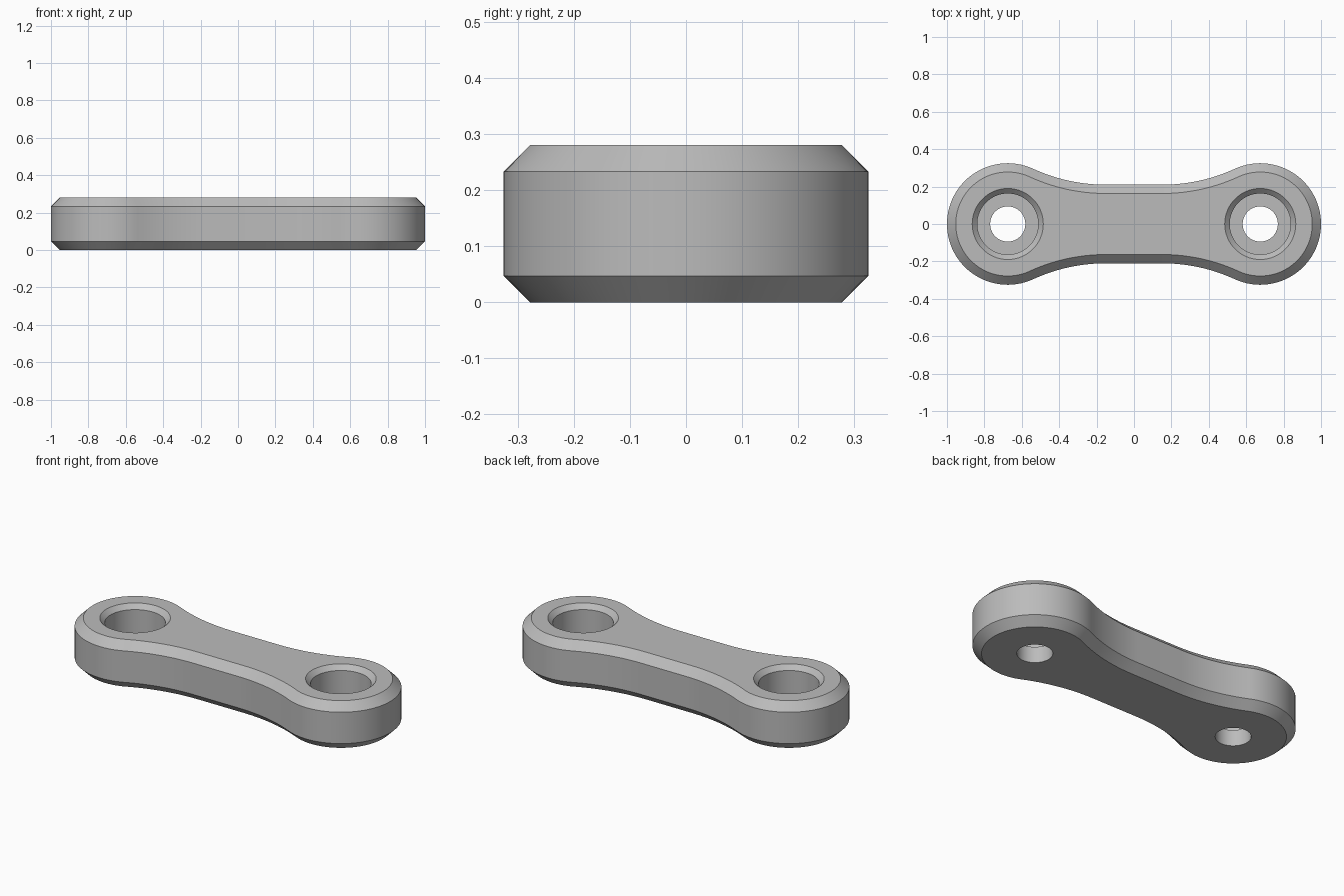
import bpy
import bmesh
from math import pi, sin, cos, atan2, hypot

if "Cube" in bpy.data.objects:
    bpy.data.objects.remove(bpy.data.objects["Cube"], do_unlink=True)

HEIGHT, BEVEL = 0.28, 0.047
EYE_X, EYE_R = 0.675, 0.325          # round ends
WAIST_X, WAIST_Y = 0.15, 0.21        # straight middle section
# radius of the concave arc that meets the waist and the round end tangentially
RUN = EYE_X - WAIST_X
FLARE_R = (RUN**2 + WAIST_Y**2 - EYE_R**2) / (2 * (EYE_R - WAIST_Y))
FLARE_Y = WAIST_Y + FLARE_R
TANGENT = atan2(FLARE_Y, -RUN)


def arc(cx, cy, r, start, end, steps):
    angles = [start + (end - start) * i / steps for i in range(steps + 1)]
    return [(cx + r * cos(a), cy + r * sin(a)) for a in angles]


def outline(inset):
    """Closed link outline, made from one quarter mirrored twice."""
    quarter = arc(EYE_X, 0, EYE_R - inset, 0, TANGENT, 28)
    quarter += arc(WAIST_X, FLARE_Y, FLARE_R + inset, TANGENT - pi, -pi / 2, 14)[1:]
    half = quarter + [(-x, y) for x, y in reversed(quarter)]
    return half + [(x, -y) for x, y in reversed(half[1:-1])]


def circle(cx, r):
    return arc(cx, 0, r, 0, 2 * pi, 64)[:-1]


def add_ring(bm, points, z):
    verts = [bm.verts.new((x, y, z)) for x, y in points]
    edges = [bm.edges.new((v, verts[i - 1])) for i, v in enumerate(verts)]
    return verts, edges


def skin(bm, rings):
    for (a, _), (b, _) in zip(rings, rings[1:]):
        for i in range(len(a)):
            bm.faces.new((a[i - 1], a[i], b[i], b[i - 1]))


bm = bmesh.new()

# Outer wall with bevelled top and bottom
wall = [add_ring(bm, outline(d), z) for d, z in (
    (BEVEL, 0), (0, BEVEL), (0, HEIGHT - BEVEL), (BEVEL, HEIGHT))]
skin(bm, wall)
bottom_edges, top_edges = list(wall[0][1]), list(wall[-1][1])

# Stepped holes: narrow through hole, wide counterbore, chamfered mouth
for side in (-1, 1):
    hole = [add_ring(bm, circle(side * EYE_X, r), z) for r, z in (
        (0.094, 0), (0.094, 2 * BEVEL), (0.163, 2 * BEVEL),
        (0.163, HEIGHT - 0.027), (0.19, HEIGHT))]
    skin(bm, hole)
    bottom_edges += hole[0][1]
    top_edges += hole[-1][1]

# Flat top and bottom around the holes
for edges in (bottom_edges, top_edges):
    bmesh.ops.triangle_fill(bm, use_beauty=True, edges=edges)
bmesh.ops.recalc_face_normals(bm, faces=bm.faces)

mesh = bpy.data.meshes.new("link_plate")
bm.to_mesh(mesh)
bm.free()
link = bpy.data.objects.new("link_plate", mesh)
bpy.context.collection.objects.link(link)

# Plain grey metal
grey = bpy.data.materials.new("grey")
grey.use_nodes = True
grey.diffuse_color = (0.5, 0.5, 0.5, 1)
grey.node_tree.nodes["Principled BSDF"].inputs["Base Color"].default_value = (0.5, 0.5, 0.5, 1)
mesh.materials.append(grey)

bpy.ops.object.select_all(action='DESELECT')
link.select_set(True)
bpy.context.view_layer.objects.active = link
bpy.ops.object.shade_smooth_by_angle(angle=pi / 6)
